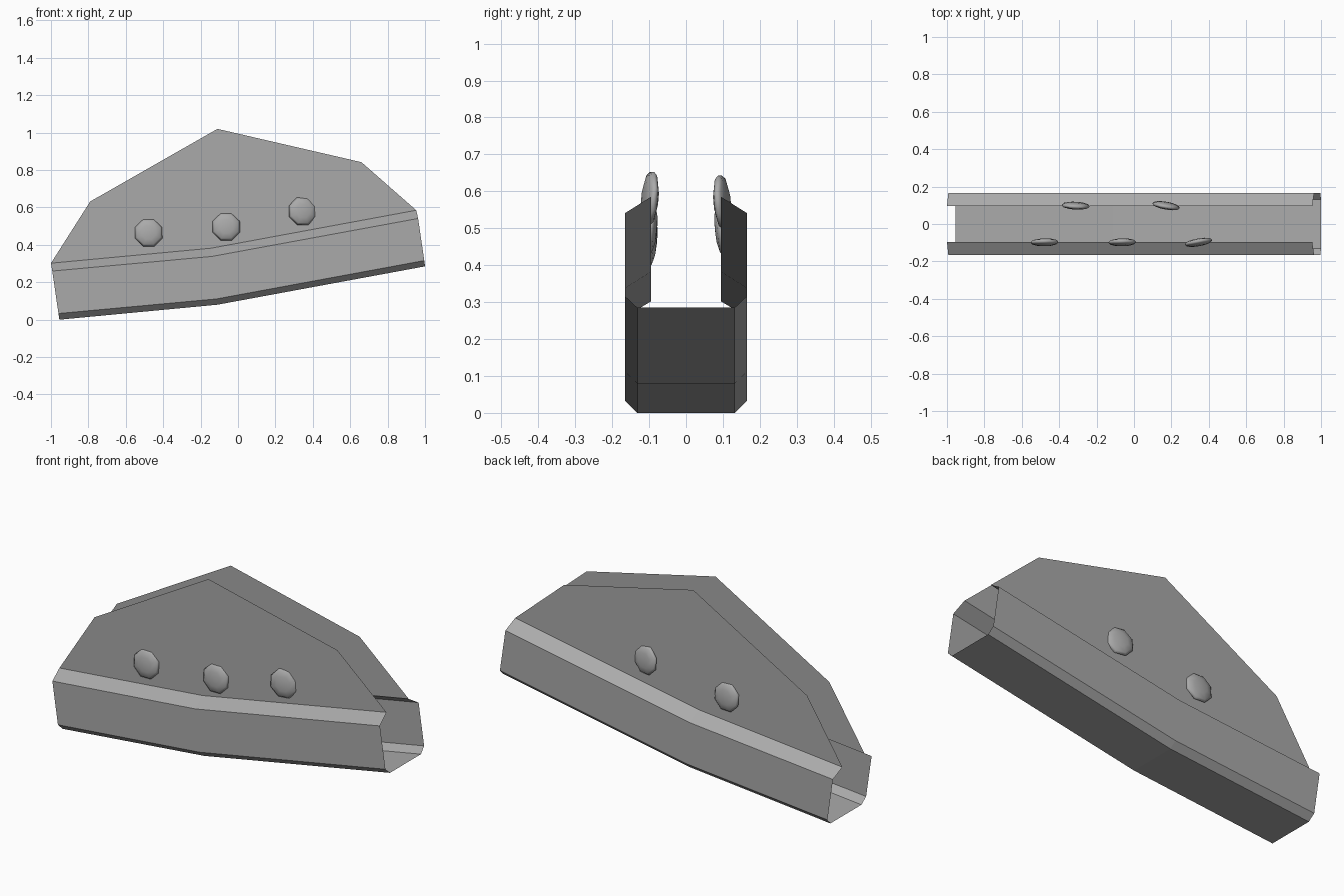
import bpy, bmesh
from math import radians
from mathutils import Matrix, Vector

cube = bpy.data.objects.get("Cube")
if cube:
    bpy.data.objects.remove(cube, do_unlink=True)

# One plain grey metal
grey = bpy.data.materials.new("grey_metal")
grey.use_nodes = True
grey.diffuse_color = (0.4, 0.4, 0.4, 1)
grey.node_tree.nodes["Principled BSDF"].inputs["Base Color"].default_value = (0.4, 0.4, 0.4, 1)


def add_object(name, bm, smooth=False):
    mesh = bpy.data.meshes.new(name)
    for face in bm.faces:
        face.smooth = smooth
    bm.to_mesh(mesh)
    bm.free()
    mesh.materials.append(grey)
    obj = bpy.data.objects.new(name, mesh)
    bpy.context.collection.objects.link(obj)
    return obj


PLATE_Y = 0.095
# Half widths of the section, from floor edge up to the flange lip
HALF_WIDTHS = [0.132, 0.165, 0.165, PLATE_Y]
# (x, z) of those section points at the two ends and the bend
STATIONS = [
    [(-0.955, 0.0), (-0.96, 0.033), (-0.993, 0.26), (-1.0, 0.302)],
    [(-0.11, 0.08), (-0.115, 0.111), (-0.14, 0.338), (-0.145, 0.382)],
    [(1.0, 0.285), (0.996, 0.316), (0.963, 0.541), (0.953, 0.585)],
]

# Open folded channel
bm = bmesh.new()
rows = []
for station in STATIONS:
    half = list(zip(HALF_WIDTHS, station))
    section = [(x, -w, z) for w, (x, z) in reversed(half)]
    section += [(x, w, z) for w, (x, z) in half]
    rows.append([bm.verts.new(p) for p in section])
for a, b in zip(rows, rows[1:]):
    for j in range(len(a) - 1):
        bm.faces.new((a[j], a[j + 1], b[j + 1], b[j]))
add_object("folded_channel", bm)

# Thin side plates rising from the flange lips
outline = [s[-1] for s in STATIONS] + [(0.66, 0.842), (-0.11, 1.02), (-0.79, 0.632)]
for name, side in (("front_plate", -1), ("back_plate", 1)):
    bm = bmesh.new()
    verts = [bm.verts.new((x, side * PLATE_Y, z)) for x, z in outline]
    bm.faces.new(verts if side < 0 else verts[::-1])
    add_object(name, bm)


# Flattened rivet heads set in the plates, slightly tilted
def rivet(name, x, z, side, turn):
    bm = bmesh.new()
    bmesh.ops.create_uvsphere(bm, u_segments=8, v_segments=6, radius=1)
    place = (Matrix.Translation(Vector((x, side * 0.098, z)))
             @ Matrix.Rotation(radians(-side * turn), 4, 'Z')
             @ Matrix.Rotation(radians(side * 5), 4, 'X')
             @ Matrix.Diagonal((0.079, 0.02, 0.079, 1))
             @ Matrix.Rotation(radians(90), 4, 'X')
             @ Matrix.Rotation(radians(22.5), 4, 'Z'))
    bmesh.ops.transform(bm, matrix=place, verts=bm.verts)
    add_object(name, bm, smooth=True)


for i, (x, z, turn) in enumerate([(-0.478, 0.465, 1), (-0.063, 0.497, 1), (0.345, 0.58, 10)]):
    rivet(f"front_rivet_{i + 1}", x, z, -1, turn)
for i, (x, z, turn) in enumerate([(-0.312, 0.499, 3), (0.172, 0.57, 10)]):
    rivet(f"back_rivet_{i + 1}", x, z, 1, turn)
